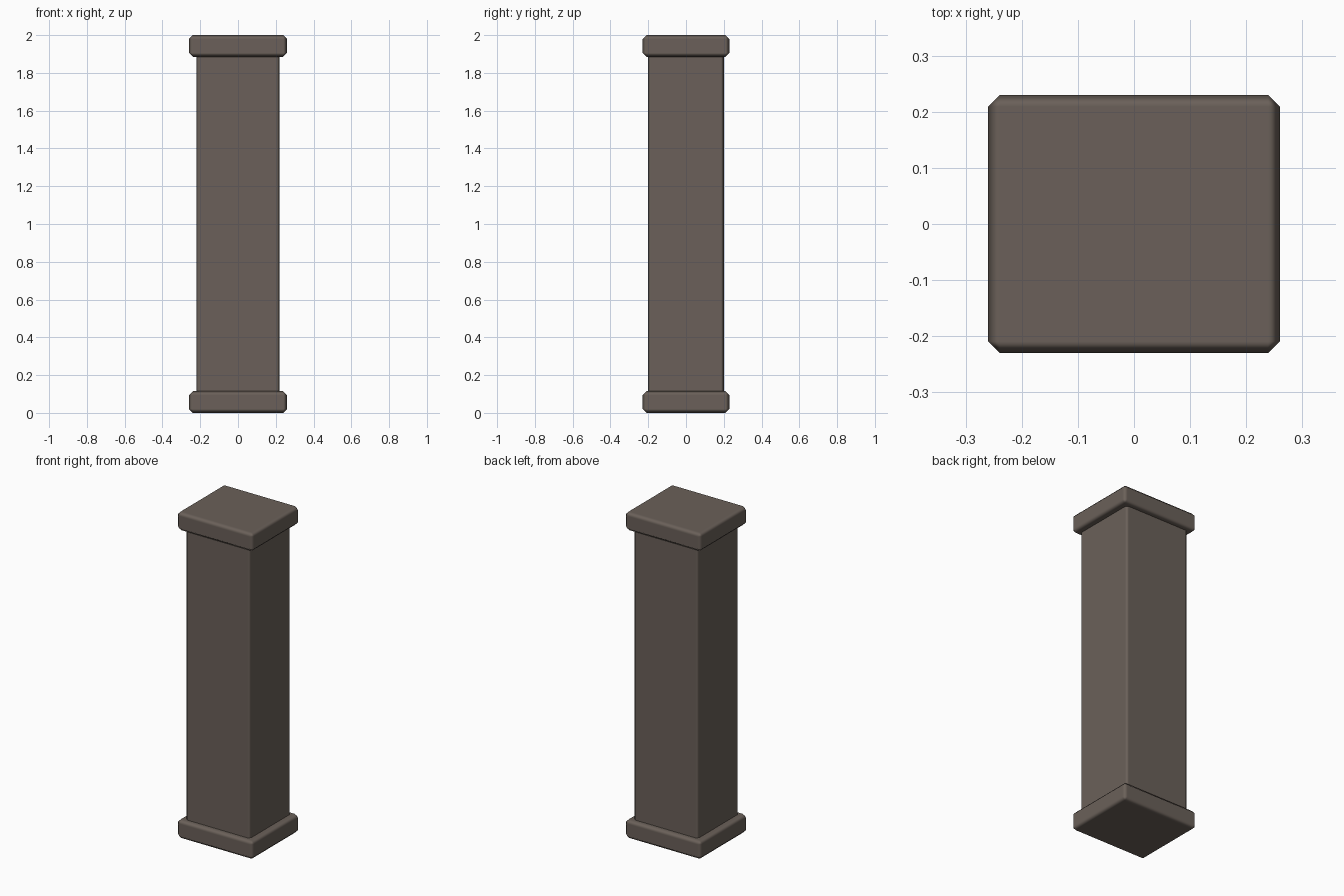
import bpy

if "Cube" in bpy.data.objects:
    bpy.data.objects.remove(bpy.data.objects["Cube"])

# single brown-grey stone colour
stone = bpy.data.materials.new("brown grey stone")
stone.diffuse_color = (0.145, 0.118, 0.1, 1)
stone.use_nodes = True
stone.node_tree.nodes["Principled BSDF"].inputs["Base Color"].default_value = stone.diffuse_color


def block(name, sx, sy, z0, z1, chamfer):
    """Box from z0 to z1 with one-step chamfers and soft-shaded edges."""
    bpy.ops.mesh.primitive_cube_add(size=1, location=(0, 0, (z0 + z1) / 2))
    ob = bpy.context.object
    ob.name = name
    ob.scale = (sx, sy, z1 - z0)
    bpy.ops.object.transform_apply(location=False, rotation=False, scale=True)
    ob.data.materials.append(stone)
    bpy.ops.object.shade_smooth()
    bev = ob.modifiers.new("chamfer", 'BEVEL')
    bev.width = chamfer
    bev.segments = 1
    bev.harden_normals = True
    return ob


# square-section shaft, ends tucked into the base and cap
block("shaft", 0.44, 0.40, 0.09, 1.91, 0.015)

# matching base and cap slabs
block("base", 0.52, 0.46, 0.0, 0.115, 0.021)
block("cap", 0.52, 0.46, 1.885, 2.0, 0.021)
